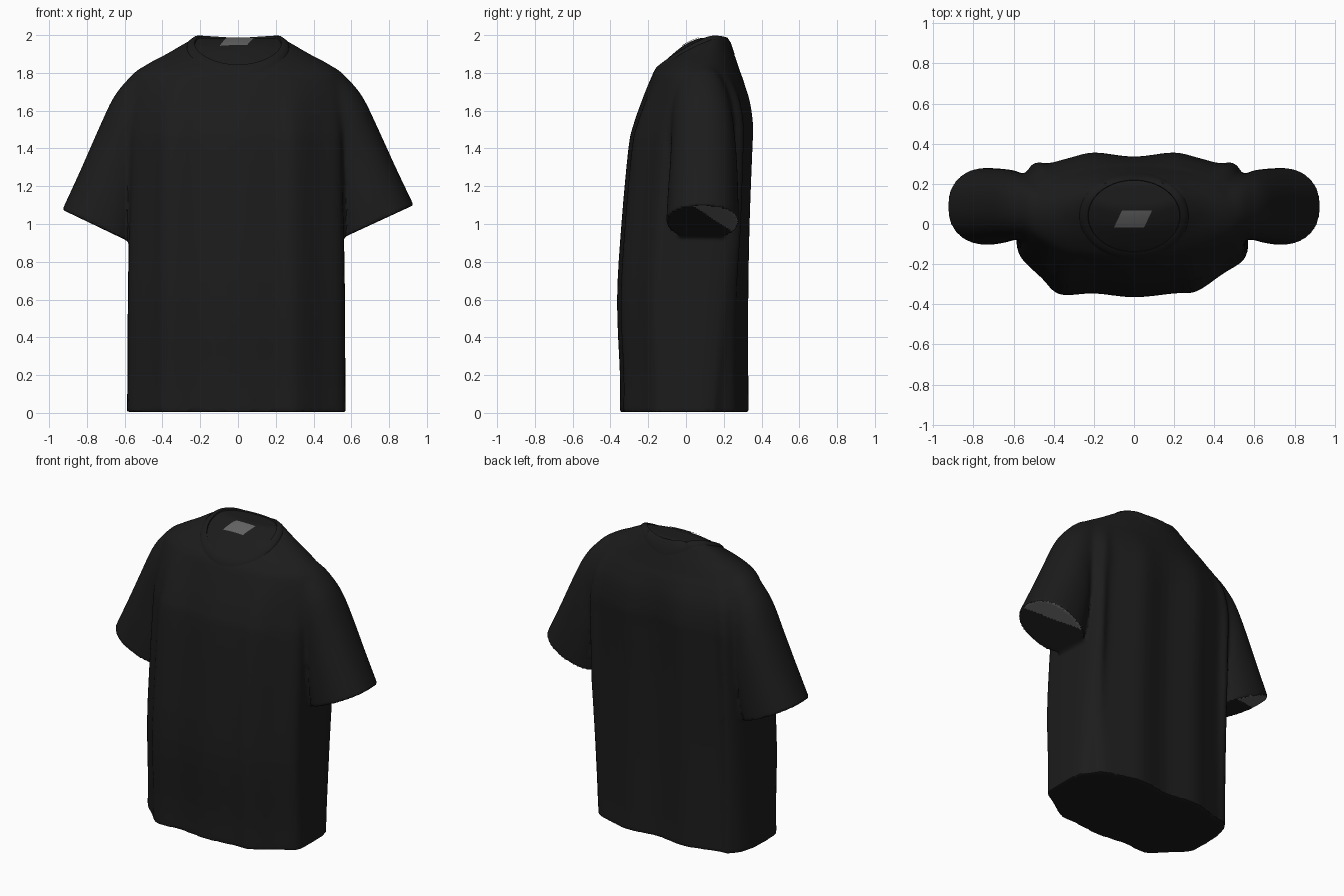
import bpy, math
from mathutils import Vector
from mathutils.bvhtree import BVHTree

if "Cube" in bpy.data.objects:
    bpy.data.objects.remove(bpy.data.objects["Cube"])


def material(name, value):
    m = bpy.data.materials.new(name)
    m.diffuse_color = (value, value, value, 1)
    m.use_nodes = True
    m.node_tree.nodes["Principled BSDF"].inputs["Base Color"].default_value = m.diffuse_color
    return m


BLACK = material("black_cotton", 0.0115)
GREY = material("grey_lining", 0.122)


def make(name, verts, faces, mats, angle=50):
    me = bpy.data.meshes.new(name)
    me.from_pydata(verts, [], faces)
    ob = bpy.data.objects.new(name, me)
    bpy.context.collection.objects.link(ob)
    for m in mats:
        me.materials.append(m)
    bpy.context.view_layer.objects.active = ob
    ob.select_set(True)
    bpy.ops.object.mode_set(mode='EDIT')
    bpy.ops.mesh.select_all(action='SELECT')
    bpy.ops.mesh.normals_make_consistent(inside=False)
    bpy.ops.object.mode_set(mode='OBJECT')
    bpy.ops.object.shade_smooth_by_angle(angle=math.radians(angle))
    ob.select_set(False)
    return ob


def spline(rows, steps, closed=False):
    """Catmull-Rom through tuples of numbers."""
    n, out = len(rows), []
    get = (lambda i: rows[i % n]) if closed else (lambda i: rows[max(0, min(n - 1, i))])
    for i in range(n if closed else n - 1):
        a, b, c, d = (get(i + k) for k in (-1, 0, 1, 2))
        for s in range(steps):
            t = s / steps
            out.append(tuple(0.5 * (2 * q + (r - p) * t + (2 * p - 5 * q + 4 * r - w) * t * t
                                    + (3 * q - p - 3 * r + w) * t ** 3)
                             for p, q, r, w in zip(a, b, c, d)))
    if not closed:
        out.append(rows[-1])
    return out


def strips(rows, n):
    return [(r * n + i, r * n + (i + 1) % n, (r + 1) * n + (i + 1) % n, (r + 1) * n + i)
            for r in range(rows - 1) for i in range(n)]


# body: draped outline swept up through levels, rounding into the shoulders
outline = spline([(0, -.36), (.2, -.34), (.31, -.33), (.44, -.24), (.55, -.16), (.565, -.05),
                  (.565, .08), (.56, .19), (.54, .27), (.5, .315), (.44, .305), (.33, .335),
                  (.2, .365), (0, .338), (-.2, .365), (-.33, .335), (-.44, .305), (-.5, .315),
                  (-.54, .27), (-.565, .19), (-.58, .08), (-.582, -.05), (-.565, -.15),
                  (-.46, -.26), (-.37, -.345), (-.2, -.34)], 4, True)
# z, half width, front y, back y, roundness
levels = spline([(0.004, .572, -.345, .33, 0), (.02, .576, -.35, .332, 0), (.2, .574, -.35, .33, 0),
                 (.6, .572, -.365, .33, 0), (1, .566, -.342, .337, 0), (1.4, .562, -.305, .352, 0),
                 (1.52, .562, -.28, .357, .1), (1.65, .565, -.235, .343, .35),
                 (1.75, .56, -.195, .312, .75), (1.8, .54, -.17, .29, .95), (1.85, .475, -.125, .272, 1),
                 (1.9, .38, -.07, .255, 1), (1.94, .31, -.02, .24, 1), (1.965, .265, .025, .23, 1),
                 (1.98, .235, .06, .215, 1), (1.986, .2, .085, .19, 1)], 4)
verts, n = [], len(outline)
for z, hw, yf, yb, k in levels:
    for x, y in outline:
        u, v = x / .572, (y + .36) / .725 * 2 - 1
        length = math.hypot(u, v)
        k2 = max(0, min(1, k))
        u, v = u + (u / length - u) * k2, v + (v / length - v) * k2
        yy = (yf + yb) / 2 + v * (yb - yf) / 2
        # the rear side folds draw in towards the hem
        pull = (.09 if x > 0 else .03) * max(0, 1 - z / .95)
        yy -= pull * math.exp(-((abs(x) - .525) / .05) ** 2) * max(0, min(1, (y - .08) / .1))
        verts.append((u * hw, yy, z))
faces = strips(len(levels), n)
faces += [tuple(range(n)), tuple(range(len(verts) - n, len(verts)))]
body = make("shirt_body", verts, faces, [BLACK, GREY])
tree = BVHTree.FromPolygons(verts, faces)


def drop(x, y, lift):
    hit = tree.ray_cast(Vector((x, y, 3)), Vector((0, 0, -1)))[0]
    return (x, y, hit.z + lift)


# collar: ribbed band laid over the neckline
N = 72
band = []
for t, lift in ((0, -.012), (.1, .009), (.5, .013), (.9, .006), (1, -.012)):
    for i in range(N):
        a = math.tau * i / N
        band.append(drop((.225 + .05 * t) * math.cos(a), .04 + (.175 + .045 * t) * math.sin(a), lift))
make("collar_band", band, strips(5, N), [BLACK])

# label: small grey patch inside the neckline
U, V, patch = 10, 6, []
for j in range(V + 1):
    for i in range(U + 1):
        s, t = i / U, j / V
        patch.append(drop(-.1 + .15 * s + .04 * t, -.018 + .085 * t, .006))
W = U + 1
make("neck_label", patch, [(j * W + i, j * W + i + 1, (j + 1) * W + i + 1, (j + 1) * W + i)
                           for j in range(V) for i in range(U)], [GREY])

# sleeves: tapered closed tubes. outer x, outer z, inner x, inner z, centre y, half depth
rings = spline([(.33, 1.88, .40, 1.55, .08, .10), (.50, 1.835, .45, 1.45, .08, .14),
                (.595, 1.755, .48, 1.36, .085, .16), (.665, 1.665, .50, 1.25, .09, .168),
                (.74, 1.51, .51, 1.13, .093, .177), (.835, 1.30, .525, 1.02, .09, .186),
                (.918, 1.125, .537, .94, .088, .191), (.93, 1.10, .54, .92, .087, .19)], 5)
M = 48


def sleeve(name, side, sag):
    vs = []
    for ox, oz, ix, iz, cy, hy in rings:
        for i in range(M):
            a = math.tau * i / M
            c, s = (math.copysign(abs(q) ** .9, q) for q in (math.cos(a), math.sin(a)))
            z = (oz + iz) / 2 + c * (oz - iz) / 2
            vs.append((side * ((ox + ix) / 2 + c * (ox - ix) / 2), cy + s * hy,
                       z - sag * max(0, 1.8 - z)))
    caps = [tuple(range(len(vs) - M, len(vs))), tuple(range(M))]
    return make(name, vs, strips(len(rings), M) + caps, [BLACK])


parts = [sleeve("right_sleeve", 1, 0), sleeve("left_sleeve", -1, .035), body]

# sew the sleeves and body into one skin, softening the armholes
for p in parts:
    p.select_set(True)
bpy.context.view_layer.objects.active = body
bpy.ops.object.join()
rem = body.modifiers.new("skin", 'REMESH')
rem.mode = 'VOXEL'
rem.voxel_size = .0115
bpy.ops.object.modifier_apply(modifier="skin")
group = body.vertex_groups.new(name="armhole")
for v in body.data.vertices:
    x, z = abs(v.co.x), v.co.z
    w = min(1, max(0, (z - 1.2) / .35)) * min(1, max(0, (x - .3) / .12))
    if w > 0:
        group.add([v.index], w, 'REPLACE')
soft = body.modifiers.new("soft", 'SMOOTH')
soft.factor, soft.iterations, soft.vertex_group = .5, 25, "armhole"
bpy.ops.object.modifier_apply(modifier="soft")

# grey lining shows on the outer rear part of each cuff
me = body.data
me.materials.clear()
me.materials.append(BLACK)
me.materials.append(GREY)
ox, oz, ix, iz, cy, hy = rings[-1]
for p in me.polygons:
    c = p.center
    u = (abs(c.x) - (ox + ix) / 2) / ((ox - ix) / 2)
    v = (c.y - cy) / hy
    cuff = abs(c.x) > .55 and .85 < c.z < 1.15 and p.normal.z < -.75
    p.material_index = int(cuff and u + 1.4 * v > .6)
bpy.ops.object.shade_smooth_by_angle(angle=math.radians(40))
